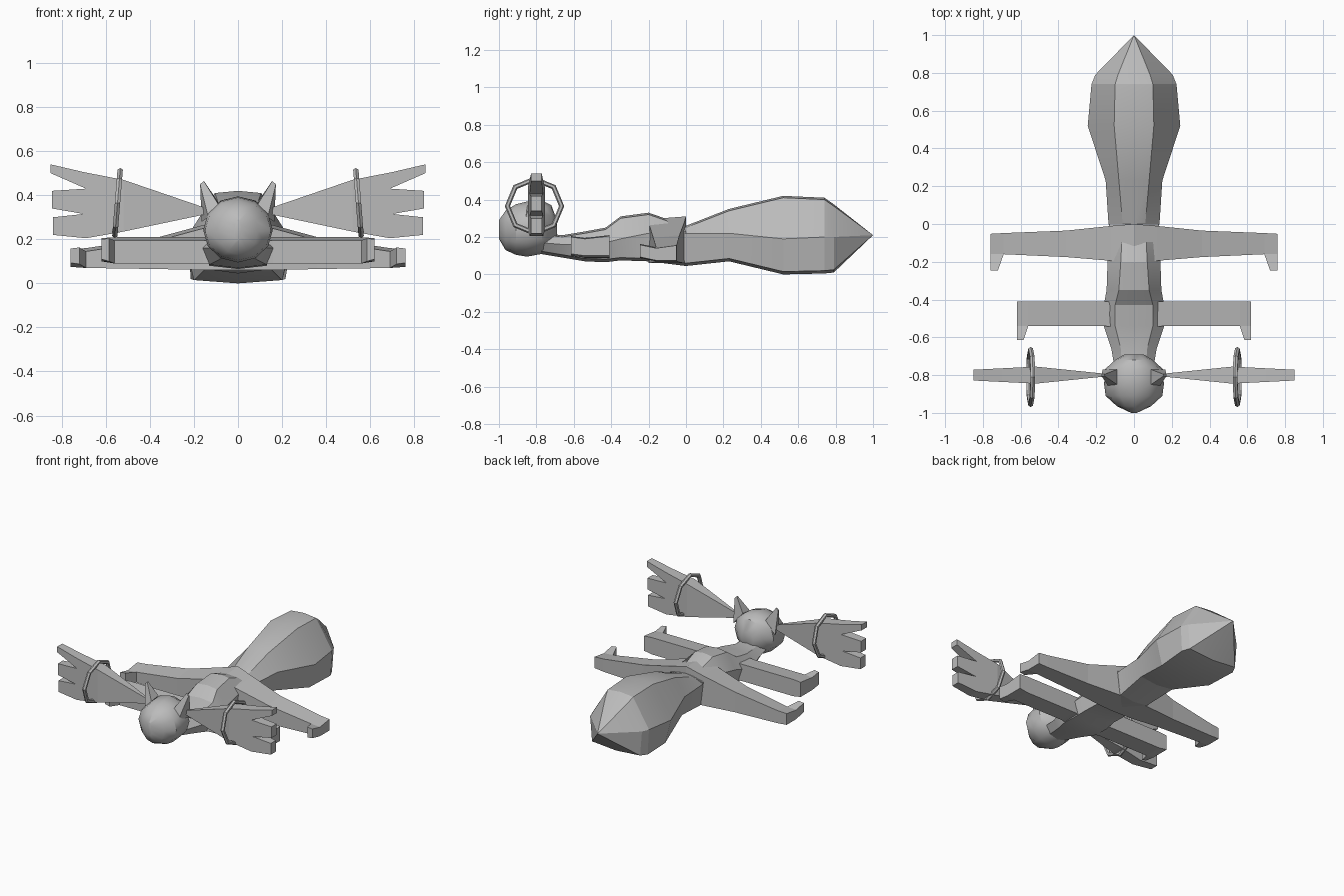
import bpy, bmesh, math
from mathutils import Matrix

if "Cube" in bpy.data.objects:
    bpy.data.objects.remove(bpy.data.objects["Cube"])

grey = bpy.data.materials.new("plain grey")
grey.use_nodes = True
grey.diffuse_color = (0.5, 0.5, 0.5, 1)
grey.node_tree.nodes["Principled BSDF"].inputs["Base Color"].default_value = (0.5, 0.5, 0.5, 1)


def finish(ob, mirror=False, angle=0):
    ob.data.materials.clear()
    ob.data.materials.append(grey)
    if mirror:
        mod = ob.modifiers.new("Mirror", 'MIRROR')
        mod.use_axis[0] = True
    if angle:
        bpy.ops.object.select_all(action='DESELECT')
        ob.select_set(True)
        bpy.context.view_layer.objects.active = ob
        bpy.ops.object.shade_smooth_by_angle(angle=math.radians(angle))


def make(name, bm, mirror=False, angle=0):
    bmesh.ops.remove_doubles(bm, verts=bm.verts, dist=0.0005)
    bmesh.ops.recalc_face_normals(bm, faces=bm.faces)
    me = bpy.data.meshes.new(name)
    bm.to_mesh(me)
    bm.free()
    ob = bpy.data.objects.new(name, me)
    bpy.context.collection.objects.link(ob)
    finish(ob, mirror, angle)
    return ob


def loft(rings):
    """Skin a list of equal-length point rings and cap both ends."""
    bm = bmesh.new()
    loops = [[bm.verts.new(p) for p in ring] for ring in rings]
    n = len(loops[0])
    for a, b in zip(loops, loops[1:]):
        for i in range(n):
            j = (i + 1) % n
            bm.faces.new((a[i], a[j], b[j], b[i]))
    bm.faces.new(loops[0])
    bm.faces.new(loops[-1])
    return bm


# Body and tail cross-section: ridge, shoulder, widest point, belly edge, keel
def section(y, a, top, w, mid, b, bottom):
    half = [(a, top - 0.01), (w, mid), (b, bottom + 0.015)]
    right = [(x, y, z) for x, z in half]
    left = [(-x, y, z) for x, z in reversed(half)]
    return [(0, y, top)] + right + [(0, y, bottom)] + left


torso = [
    (-0.78, 0.06, 0.22, 0.10, 0.17, 0.06, 0.11),
    (-0.66, 0.07, 0.21, 0.12, 0.16, 0.09, 0.09),
    (-0.54, 0.10, 0.23, 0.16, 0.16, 0.13, 0.07),
    (-0.43, 0.10, 0.25, 0.16, 0.17, 0.13, 0.065),
    (-0.35, 0.08, 0.31, 0.145, 0.19, 0.12, 0.075),
    (-0.20, 0.07, 0.33, 0.14, 0.22, 0.12, 0.07),
    (0.0, 0.06, 0.26, 0.13, 0.23, 0.11, 0.045),
]
make("torso", loft([section(*s) for s in torso]), angle=25)

tail = [
    (-0.05, 0.04, 0.25, 0.11, 0.21, 0.09, 0.06),
    (0.0, 0.06, 0.26, 0.135, 0.22, 0.11, 0.045),
    (0.23, 0.08, 0.35, 0.15, 0.22, 0.13, 0.07),
    (0.52, 0.105, 0.42, 0.245, 0.19, 0.20, 0.0),
    (0.74, 0.10, 0.41, 0.225, 0.20, 0.215, 0.005),
    (0.79, 0.085, 0.375, 0.205, 0.20, 0.19, 0.01),
    (1.0, 0, 0.21, 0, 0.21, 0, 0.195),
]
tail_rings = [section(*s) for s in tail[:-1]] + [[(0, 1.0, 0.21)] * 8]
make("tail", loft(tail_rings), angle=18)

# Head
head_rings = []
for y, w, low, high in [(-1.0, 0.015, 0.19, 0.29), (-0.965, 0.09, 0.13, 0.34),
                        (-0.91, 0.15, 0.105, 0.375), (-0.85, 0.158, 0.095, 0.39),
                        (-0.77, 0.155, 0.11, 0.395), (-0.72, 0.10, 0.14, 0.37),
                        (-0.69, 0.05, 0.19, 0.29)]:
    ring = []
    for i in range(12):
        t = math.tau * i / 12
        ring.append((w * math.sin(t), y, (low + high) / 2 + (high - low) / 2 * math.cos(t)))
    head_rings.append(ring)
make("head", loft(head_rings), angle=35)

# Ears
base = [(0.09, -0.85, 0.36), (0.09, -0.77, 0.37), (0.165, -0.77, 0.28), (0.135, -0.86, 0.30)]
tip = [(0.155, -0.805, 0.465), (0.155, -0.795, 0.465), (0.172, -0.795, 0.45), (0.172, -0.805, 0.45)]
make("ears", loft([base, tip]), mirror=True)


# Limbs: box sections running outward, with a foot drawn forward from the end
def limb(name, stations, foot_y, foot_x, rise):
    rings = [[(x, front, low), (x, back, low), (x, back, high), (x, front, high - 0.015)]
             for x, front, back, low, high in stations]
    bm = loft(rings)
    bm.normal_update()
    inner, outer = stations[-2][0], stations[-1][0]
    toe = [f for f in bm.faces if len(f.verts) == 4
           and all(abs(v.co.y - (stations[-1][1] if v.co.x > inner + 0.001 else stations[-2][1])) < 0.001
                   and v.co.x >= inner - 0.001 for v in f.verts)]
    new = bmesh.ops.extrude_discrete_faces(bm, faces=toe)["faces"]
    for f in new:
        for v in f.verts:
            v.co.y = foot_y
            v.co.z += rise
            if v.co.x < outer - 0.001:
                v.co.x = foot_x
    make(name, bm, mirror=True)


limb("front_legs", [(0.05, -0.55, -0.41, 0.08, 0.21), (0.16, -0.54, -0.41, 0.09, 0.21),
                    (0.56, -0.54, -0.41, 0.09, 0.21), (0.62, -0.54, -0.41, 0.10, 0.205)],
     -0.615, 0.585, 0.01)
limb("hind_legs", [(0.0, -0.20, 0.0, 0.06, 0.31), (0.12, -0.195, -0.01, 0.06, 0.275),
                   (0.36, -0.175, -0.035, 0.065, 0.21),
                   (0.69, -0.16, -0.048, 0.07, 0.16), (0.76, -0.16, -0.052, 0.075, 0.155)],
     -0.245, 0.72, 0.018)

# Side hair bunches: flat tapering outline ending in three prongs
outline = [(0.14, 0.34), (0.52, 0.47), (0.70, 0.505), (0.85, 0.54), (0.85, 0.50), (0.69, 0.43),
           (0.845, 0.42), (0.845, 0.34), (0.70, 0.315), (0.84, 0.30), (0.84, 0.22),
           (0.69, 0.205), (0.52, 0.235), (0.14, 0.315)]


def thickness(x):
    if x < 0.52:
        return 0.006
    return 0.045 - 0.05 * (x - 0.52)


bm = bmesh.new()
sides = [[bm.verts.new((x, -0.80 + s * thickness(x), z)) for x, z in outline] for s in (-1, 1)]
for side in sides:
    bm.faces.new([side[0], side[1], side[-2], side[-1]])
    bm.faces.new(side[1:-1])
for i in range(len(outline)):
    bm.faces.new((sides[0][i - 1], sides[0][i], sides[1][i], sides[1][i - 1]))
make("hair_bunches", bm, mirror=True)

# Octagonal hair rings, leaning slightly inward
bpy.ops.mesh.primitive_torus_add(major_segments=8, minor_segments=6,
                                 major_radius=0.145, minor_radius=0.014)
rings = bpy.context.object
rings.name = "hair_rings"
rings.data.transform(Matrix.Translation((0.547, -0.81, 0.365))
                     @ Matrix.Rotation(math.pi / 2 - 0.08, 4, 'Y'))
finish(rings, mirror=True)
